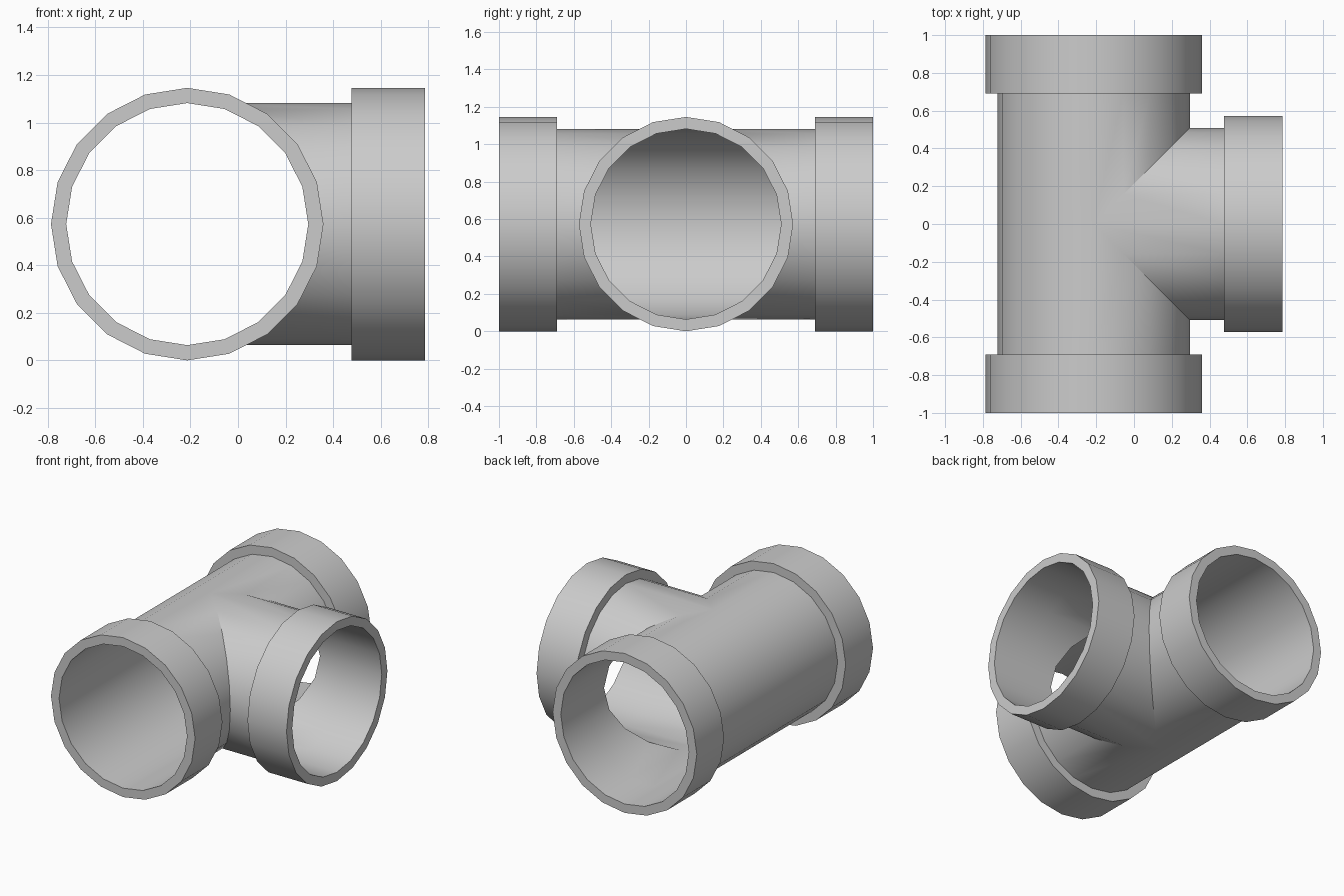
import bpy, bmesh, math
from mathutils import Vector

if "Cube" in bpy.data.objects:
    bpy.data.objects.remove(bpy.data.objects["Cube"])

SIDES = 20
R, RC = 0.509, 0.573          # pipe radius, collar radius
COLLAR, END = 0.69, 1.0       # collar start and arm end, measured from the joint
CENTRE = Vector((-(1 - RC) / 2, 0, RC))
Z = Vector((0, 0, 1))
ARMS = {"branch": Vector((1, 0, 0)),
        "back": Vector((0, 1, 0)),
        "front": Vector((0, -1, 0))}


def point(d, i, r, s):
    """Point on a ring of radius r, s along arm direction d, relative to the joint."""
    a = 2 * math.pi * i / SIDES
    return Z.cross(d) * (r * math.cos(a)) + Z * (r * math.sin(a)) + d * s


def skin(bm, rings):
    for lo, hi in zip(rings, rings[1:]):
        for i in range(SIDES):
            j = (i + 1) % SIDES
            bm.faces.new((lo[i], lo[j], hi[j], hi[i]))


def finish(bm, name):
    mesh = bpy.data.meshes.new(name)
    bm.to_mesh(mesh)
    bm.free()
    ob = bpy.data.objects.new(name, mesh)
    ob.location = CENTRE
    bpy.context.collection.objects.link(ob)
    bpy.ops.object.select_all(action='DESELECT')
    ob.select_set(True)
    bpy.context.view_layer.objects.active = ob
    bpy.ops.object.shade_smooth_by_angle(angle=math.radians(30))


# Thin tee body: three arms mitred where the equal pipes meet
bm = bmesh.new()
for name, d in ARMS.items():
    start, end = [], []
    for i in range(SIDES):
        p = point(d, i, R, 0)
        mitre = abs(p.y) if name == "branch" else max(0, p.x)
        start.append(bm.verts.new(p + d * mitre))
        end.append(bm.verts.new(point(d, i, R, COLLAR)))
    skin(bm, [start, end])
bmesh.ops.remove_doubles(bm, verts=bm.verts, dist=1e-4)
finish(bm, "tee_body")

# Thick socket collar on each arm
for name, d in ARMS.items():
    bm = bmesh.new()
    profile = [(R, COLLAR), (RC, COLLAR), (RC, END), (R, END)]
    rings = [[bm.verts.new(point(d, i, r, s)) for i in range(SIDES)] for r, s in profile]
    skin(bm, rings + rings[:1])
    finish(bm, name + "_collar")
